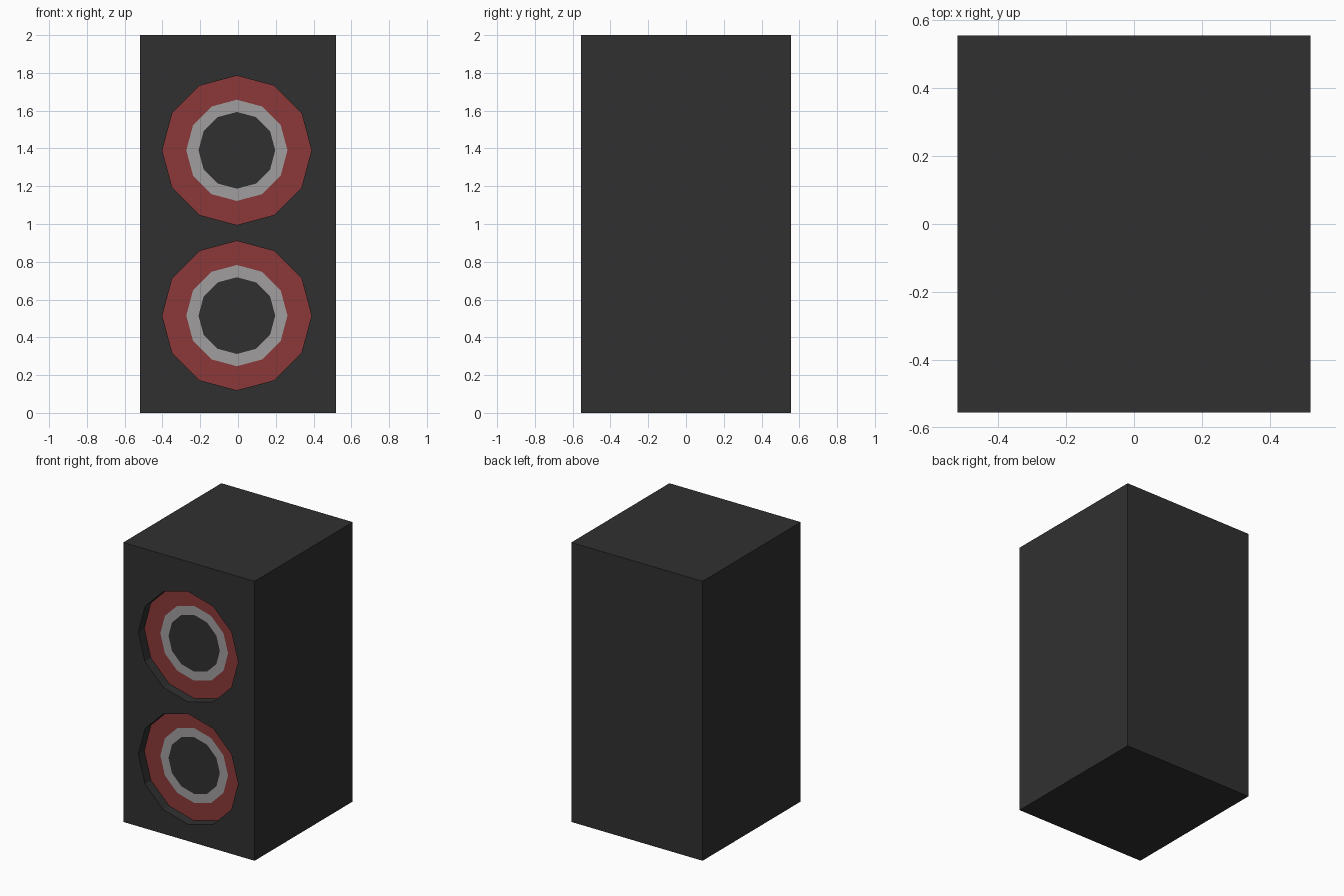
import bpy, bmesh, math
from mathutils import Matrix, Vector

if "Cube" in bpy.data.objects:
    bpy.data.objects.remove(bpy.data.objects["Cube"])

W, D, H = 1.04, 1.11, 2.0
FRONT = -D / 2
DEPTH = 0.068            # recess depth of the drivers
SIDES = 12
CX = -0.006


def material(name, srgb):
    m = bpy.data.materials.new(name)
    lin = [((c / 255 + 0.055) / 1.055) ** 2.4 for c in srgb]
    m.diffuse_color = (*lin, 1)
    m.use_nodes = True
    m.node_tree.nodes["Principled BSDF"].inputs["Base Color"].default_value = m.diffuse_color
    return m


black = material("cabinet_black", (48, 48, 48))
red = material("cone_red", (140, 56, 56))
grey = material("ring_grey", (160, 157, 158))


def add_object(name, bm, mats):
    me = bpy.data.meshes.new(name)
    bm.to_mesh(me)
    bm.free()
    for m in mats:
        me.materials.append(m)
    ob = bpy.data.objects.new(name, me)
    bpy.context.collection.objects.link(ob)
    return ob


# Cabinet box
bm = bmesh.new()
bmesh.ops.create_cube(bm, size=1, matrix=Matrix.Translation((0, 0, H / 2)) @ Matrix.Diagonal((W, D, H, 1)))
cabinet = add_object("cabinet", bm, [black])


def add_driver(name, z):
    # Round recess cut into the front
    bm = bmesh.new()
    length = 2 * (DEPTH + 0.003)
    place = Matrix.Translation((CX, FRONT, z)) @ Matrix.Rotation(math.pi / 2, 4, 'X')
    bmesh.ops.create_cone(bm, cap_ends=True, segments=SIDES, radius1=0.395, radius2=0.395,
                          depth=length, matrix=place)
    # turn the cutter if needed so that a corner points straight up
    top = max((v.co - Vector((CX, v.co.y, z))).z for v in bm.verts)
    if top < 0.394:
        bmesh.ops.rotate(bm, verts=bm.verts, cent=(CX, FRONT, z),
                         matrix=Matrix.Rotation(math.pi / SIDES, 3, 'Y'))
    cutter = add_object(name + "_cutter", bm, [black])
    cutter.hide_render = True
    mod = cabinet.modifiers.new(name + "_recess", 'BOOLEAN')
    mod.operation = 'DIFFERENCE'
    mod.solver = 'EXACT'
    mod.object = cutter

    # Flat driver disc: red surround, grey ring, black centre
    bm = bmesh.new()
    loops = []
    for r in (0.395, 0.268, 0.203):
        loops.append([bm.verts.new((CX + r * math.cos(math.tau * i / SIDES), FRONT + DEPTH,
                                    z + r * math.sin(math.tau * i / SIDES))) for i in range(SIDES)])
    for k in range(2):
        a, b = loops[k], loops[k + 1]
        for i in range(SIDES):
            j = (i + 1) % SIDES
            bm.faces.new((a[i], a[j], b[j], b[i])).material_index = k
    bm.faces.new(loops[2]).material_index = 2
    add_object(name, bm, [red, grey, black])
    return cutter


cutters = [add_driver("upper_driver", 1.39), add_driver("lower_driver", 0.515)]

# Apply the recess cuts and drop the cutters
bpy.context.view_layer.update()
dg = bpy.context.evaluated_depsgraph_get()
cut_mesh = bpy.data.meshes.new_from_object(cabinet.evaluated_get(dg))
cabinet.modifiers.clear()
cabinet.data = cut_mesh
for c in cutters:
    bpy.data.objects.remove(c)
